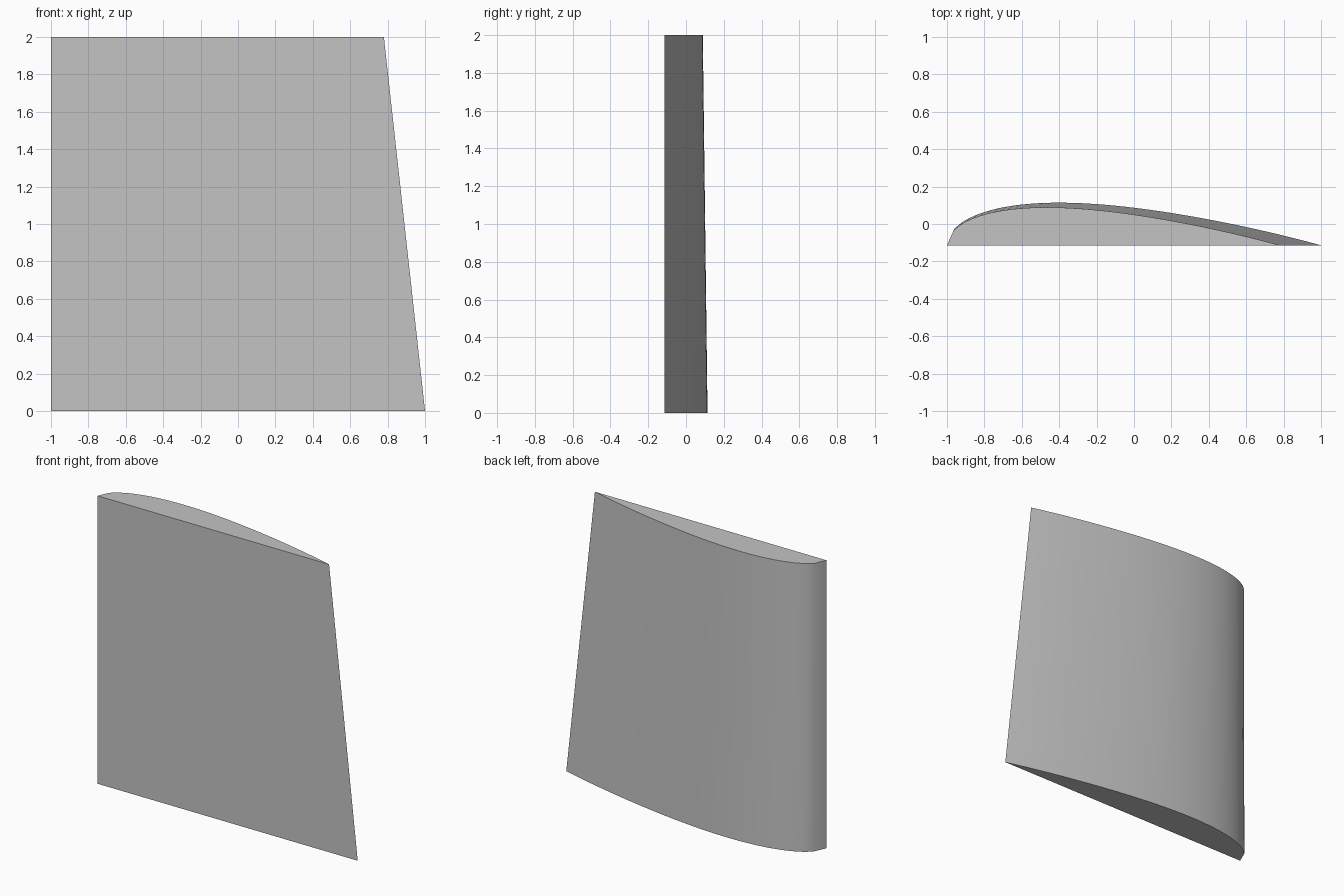
import bpy
import bmesh
import math

cube = bpy.data.objects.get("Cube")
if cube:
    bpy.data.objects.remove(cube, do_unlink=True)

HEIGHT = 2.0
ROOT_CHORD = 2.0
TIP_CHORD = 1.78
THICKNESS = 0.228      # root thickness
STEPS = 50


def camber(c):
    """Height of the curved side at chord fraction c; its peak is one half."""
    return 5 * (0.2969 * math.sqrt(c) - 0.126 * c - 0.3516 * c**2
                + 0.2843 * c**3 - 0.1036 * c**4)


def section(bm, chord, z):
    """Flat-fronted wing section sharing the same leading edge."""
    thick = THICKNESS * chord / ROOT_CHORD
    ring = []
    for i in range(STEPS + 1):
        c = i / STEPS
        y = 0.0 if i in (0, STEPS) else 2 * thick * camber(c)
        ring.append(bm.verts.new((c * chord - ROOT_CHORD / 2,
                                  y - THICKNESS / 2, z)))
    return ring


# Wing lofted between root and tip sections
bm = bmesh.new()
root = section(bm, ROOT_CHORD, 0.0)
tip = section(bm, TIP_CHORD, HEIGHT)
bm.faces.new(root)
bm.faces.new(tip)
for i in range(len(root)):
    j = (i + 1) % len(root)
    bm.faces.new((root[i], root[j], tip[j], tip[i]))
bmesh.ops.recalc_face_normals(bm, faces=bm.faces)
mesh = bpy.data.meshes.new("wing_section")
bm.to_mesh(mesh)
bm.free()
wing = bpy.data.objects.new("wing_section", mesh)
bpy.context.collection.objects.link(wing)

# Plain grey finish
grey = bpy.data.materials.new("plain_grey")
grey.use_nodes = True
colour = (0.55, 0.55, 0.55, 1.0)
grey.diffuse_color = colour
for node in grey.node_tree.nodes:
    if node.type == 'BSDF_PRINCIPLED':
        node.inputs["Base Color"].default_value = colour
mesh.materials.append(grey)

# Smooth curved side, sharp edges
for obj in bpy.context.selected_objects:
    obj.select_set(False)
wing.select_set(True)
bpy.context.view_layer.objects.active = wing
bpy.ops.object.shade_smooth_by_angle(angle=math.radians(30))
